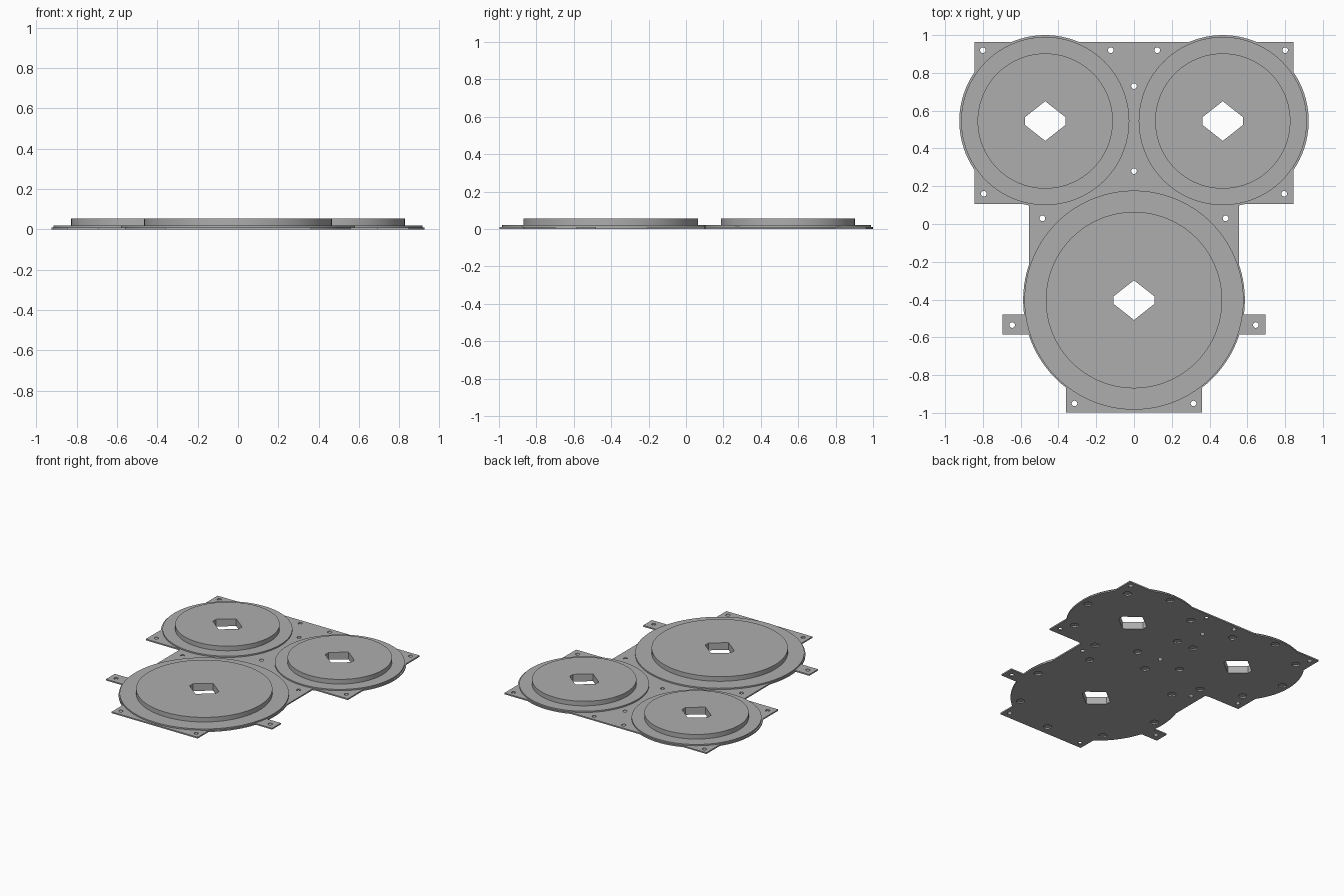
import bpy, bmesh
from math import sin, cos, pi, radians

cube = bpy.data.objects.get("Cube")
if cube:
    bpy.data.objects.remove(cube, do_unlink=True)

grey = bpy.data.materials.new("plain_grey")
grey.use_nodes = True
colour = (0.42, 0.42, 0.42, 1)
grey.diffuse_color = colour
grey.node_tree.nodes["Principled BSDF"].inputs["Base Color"].default_value = colour

PLATE, FLANGE, TOP = 0.01, 0.02, 0.055
# Each disc: name, centre x, centre y, plate radius, flange radius, hub radius, pocket circle radius
DISCS = [
    ("left_disc", 0.47, 0.545, 0.455, 0.445, 0.358, 0.40),
    ("right_disc", -0.47, 0.545, 0.455, 0.445, 0.358, 0.40),
    ("large_disc", 0, -0.403, 0.587, 0.58, 0.467, 0.52),
]


def circle(x, y, r, n):
    return [(x + r * cos(2 * pi * i / n), y + r * sin(2 * pi * i / n)) for i in range(n)]


def box(x, y0, y1):
    return [(-x, y0), (x, y0), (x, y1), (-x, y1)]


def spindle_hole(x, y):
    w, flat, h = 0.108, 0.02, 0.105
    pts = [(0, -h), (w, -flat), (w, flat), (0, h), (-w, flat), (-w, -flat)]
    return [(x + a, y + b) for a, b in pts]


def stack(bm, levels):
    """Closed solid through a list of (outline, height) levels."""
    rings = [[bm.verts.new((x, y, z)) for x, y in pts] for pts, z in levels]
    n = len(rings[0])
    bm.faces.new(rings[0][::-1])
    bm.faces.new(rings[-1])
    for a, b in zip(rings, rings[1:]):
        for i in range(n):
            j = (i + 1) % n
            bm.faces.new((a[i], a[j], b[j], b[i]))


def make(name, solids):
    bm = bmesh.new()
    for levels in solids:
        stack(bm, levels)
    mesh = bpy.data.meshes.new(name)
    bm.to_mesh(mesh)
    bm.free()
    mesh.materials.append(grey)
    obj = bpy.data.objects.new(name, mesh)
    bpy.context.collection.objects.link(obj)
    return obj


def prism(pts, z0, z1):
    return [(pts, z0), (pts, z1)]


def boolean(obj, tool, operation):
    mod = obj.modifiers.new("cut", "BOOLEAN")
    mod.operation, mod.solver, mod.object = operation, "EXACT", tool
    bpy.context.view_layer.objects.active = obj
    bpy.ops.object.modifier_apply(modifier=mod.name)
    bpy.data.objects.remove(tool, do_unlink=True)


def smooth(obj):
    bpy.ops.object.select_all(action="DESELECT")
    obj.select_set(True)
    bpy.context.view_layer.objects.active = obj
    bpy.ops.object.shade_smooth_by_angle(angle=radians(30))


# Base plate: rear panel, neck, side tabs and front foot joined with round lobes
plate = make("base_plate", [prism(box(0.845, 0.105, 0.963), 0, PLATE)])
outlines = [box(0.555, -0.4, 0.5), box(0.695, -0.585, -0.48), box(0.36, -0.997, -0.4)]
outlines += [circle(x, y, r, 96) for _, x, y, r, *_ in DISCS]
for pts in outlines:
    boolean(plate, make("lobe", [prism(pts, 0, PLATE)]), "UNION")

# Screw holes, spindle holes and the rings of pockets under the flanges
screws = [(0, 0.73), (0, 0.28)]
for x, y in [(0.8, 0.92), (0.123, 0.92), (0.795, 0.16), (0.485, 0.03), (0.645, -0.535), (0.315, -0.95)]:
    screws += [(x, y), (-x, y)]
holes = [circle(x, y, 0.015, 16) for x, y in screws]
for _, x, y, _, _, _, ring in DISCS:
    holes.append(spindle_hole(x, y))
    holes += [circle(px, py, 0.028, 20) for px, py in circle(x, y, ring, 8)]
boolean(plate, make("hole_cutter", [prism(p, -0.1, 0.1) for p in holes]), "DIFFERENCE")
smooth(plate)

# Stepped discs: a thin flange with a raised hub, pierced by the spindle hole
for name, x, y, _, flange, hub, _ in DISCS:
    rim, core = circle(x, y, flange, 96), circle(x, y, hub, 96)
    disc = make(name, [[(rim, PLATE), (rim, FLANGE), (core, FLANGE), (core, TOP)]])
    boolean(disc, make("spindle_cutter", [prism(spindle_hole(x, y), -0.1, 0.2)]), "DIFFERENCE")
    smooth(disc)
